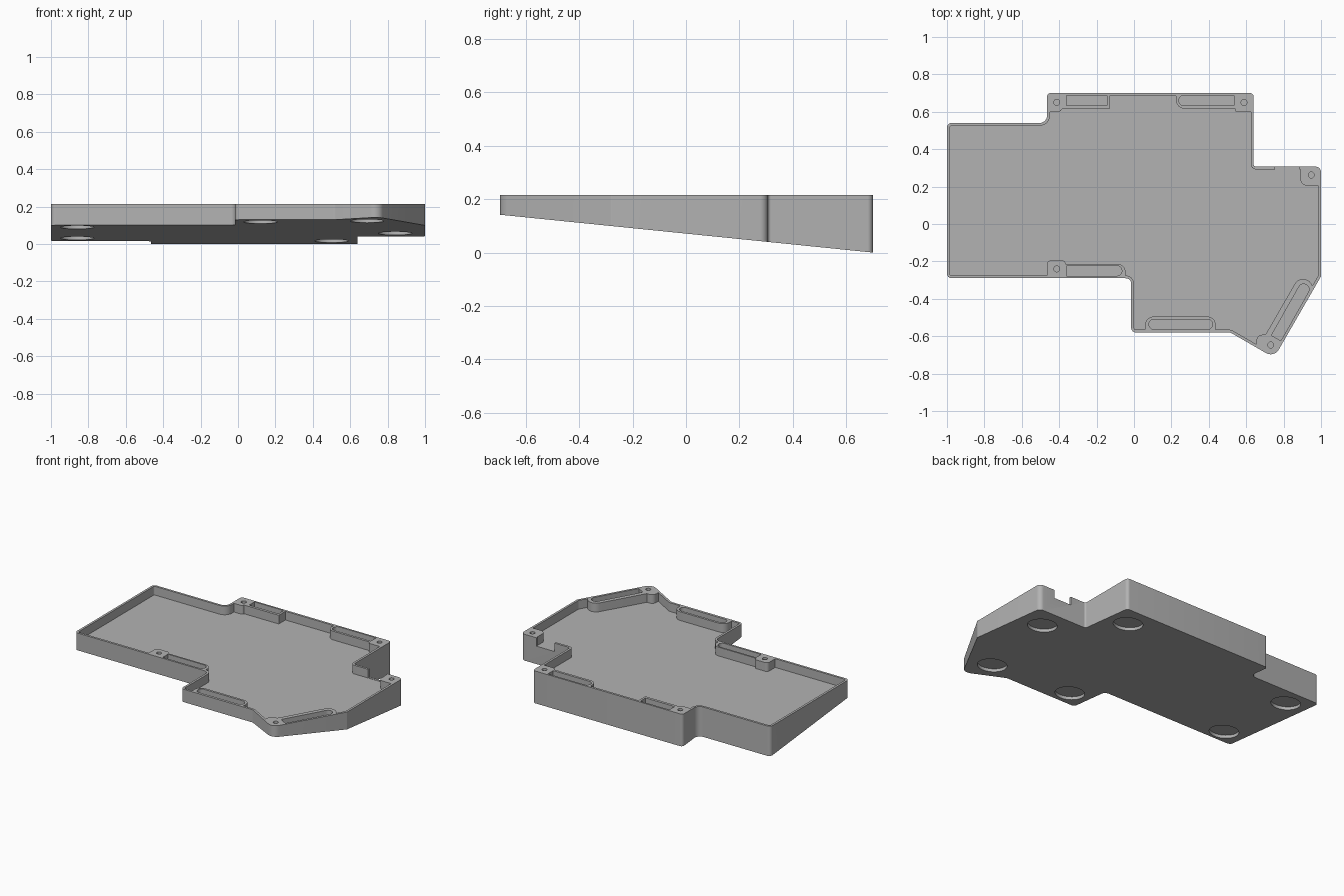
import bpy, bmesh, math
from mathutils import Vector, Matrix

cube = bpy.data.objects.get("Cube")
if cube:
    bpy.data.objects.remove(cube, do_unlink=True)

TOP, FLOOR, WALL = 0.215, 0.157, 0.015
SLOPE = 0.142 / 1.4


def underside(y):
    return SLOPE * (0.7 - y)


def fillet(corners, steps=8):
    """Round each (x, y, radius) corner of a polygon with an arc."""
    out = []
    for i, (x, y, r) in enumerate(corners):
        p = Vector((x, y))
        a = (Vector(corners[i - 1][:2]) - p).normalized()
        b = (Vector(corners[(i + 1) % len(corners)][:2]) - p).normalized()
        if r == 0:
            out.append(p)
            continue
        half = a.angle(b) / 2
        centre = p + (a + b).normalized() * r / math.sin(half)
        start = p + a * r / math.tan(half) - centre
        end = p + b * r / math.tan(half) - centre
        a0 = math.atan2(start.y, start.x)
        turn = (math.atan2(end.y, end.x) - a0 + math.pi) % math.tau - math.pi
        for k in range(steps + 1):
            t = a0 + turn * k / steps
            out.append(centre + Vector((math.cos(t), math.sin(t))) * r)
    return out


def inset(corners, d):
    """Offset a counter-clockwise polygon inwards, keeping arcs concentric."""
    out = []
    for i, (x, y, r) in enumerate(corners):
        p = Vector((x, y))
        a = (p - Vector(corners[i - 1][:2])).normalized()
        b = (Vector(corners[(i + 1) % len(corners)][:2]) - p).normalized()
        n1, n2 = Vector((-a.y, a.x)), Vector((-b.y, b.x))
        q = p + (n1 + n2) / (1 + n1.dot(n2)) * d
        out.append((q.x, q.y, max(r - d, 0.005) if a.cross(b) > 0 else r + d))
    return out


def box(x0, x1, y0, y1, left=0, right=0):
    """Rectangle with its own corner radius at the left and right ends."""
    return fillet([(x0, y0, left), (x1, y0, right), (x1, y1, right), (x0, y1, left)])


def bar(p, q, half, r0=0, r1=0):
    """Rectangle around the line from p to q."""
    p, q = Vector(p), Vector(q)
    d = (q - p).normalized()
    n = Vector((-d.y, d.x)) * half
    return fillet([(*(p - n), r0), (*(q - n), r1), (*(q + n), r1), (*(p + n), r0)])


def finish(name, bm):
    bmesh.ops.recalc_face_normals(bm, faces=bm.faces)
    mesh = bpy.data.meshes.new(name)
    bm.to_mesh(mesh)
    bm.free()
    ob = bpy.data.objects.new(name, mesh)
    bpy.context.collection.objects.link(ob)
    return ob


def prism(name, outline, bottom, top):
    """Extrude an outline; bottom may be a height or a function of y."""
    bm = bmesh.new()
    base = bottom if callable(bottom) else lambda y: bottom
    low = [bm.verts.new((p.x, p.y, base(p.y))) for p in outline]
    high = [bm.verts.new((p.x, p.y, top)) for p in outline]
    bm.faces.new(low)
    bm.faces.new(high)
    for i in range(len(low)):
        bm.faces.new((low[i - 1], low[i], high[i], high[i - 1]))
    return finish(name, bm)


def disc(name, radius, depth, matrix, sides=32):
    bm = bmesh.new()
    bmesh.ops.create_cone(bm, cap_ends=True, segments=sides, radius1=radius,
                          radius2=radius, depth=depth, matrix=matrix)
    return finish(name, bm)


def subtract(ob, cutters):
    """Cut all the cutters out of an object, then delete them."""
    for c in cutters:
        m = ob.modifiers.new("cut", 'BOOLEAN')
        m.operation, m.solver, m.object = 'DIFFERENCE', 'EXACT', c
        c.hide_render = True
    dg = bpy.context.evaluated_depsgraph_get()
    mesh = bpy.data.meshes.new_from_object(ob.evaluated_get(dg))
    ob.modifiers.clear()
    ob.data = mesh
    for c in cutters:
        bpy.data.objects.remove(c, do_unlink=True)


# Case outline: x, y, corner radius
outline = [(-1, -.29, .025), (-.015, -.29, .03), (-.015, -.58, .025), (.515, -.58, .03),
           (.749, -.715, .05), (1, -.28, .01), (1, .307, .03), (.64, .307, .012),
           (.64, .70, .02), (-.465, .70, .02), (-.465, .54, .04), (-1, .54, .025)]
case = prism("case_tray", fillet(outline), underside, TOP)
cavity = prism("cavity", fillet(inset(outline, WALL)), FLOOR, 0.3)

# Bosses and slot surrounds that stay standing inside the cavity
tip, tip_end = (.731, -.647), (.93, -.302)
bosses = [box(-.5, -.385, .60, .75, right=.02), box(-.48, -.13, .615, .76),
          box(.54, .70, .60, .75, left=.01), box(.225, .69, .617, .76, left=.045),
          box(.89, 1.05, .205, .35, left=.035), box(-.465, -.365, -.35, -.195, .02, .02),
          box(-.38, -.045, -.34, -.213, right=.045), box(.06, .437, -.64, -.495, .045, .045),
          bar((.70, -.701), tip_end, .052, 0, .05), bar((.655, -.65), (.75, -.65), .058, .03, .03)]
subtract(cavity, [prism("boss", b, 0.1, 0.4) for b in bosses])

# Magnet slots
slots = [box(-.36, -.145, .633, .688), box(.24, .535, .633, .688, left=.027),
         box(-.36, -.065, -.277, -.224, right=.026), box(.08, .42, -.563, -.510, .026, .026),
         bar((.76, -.61), (.921, -.325), .029, 0, .028)]
cuts = [cavity] + [prism("slot", s, 0.165, 0.31) for s in slots]

# Screw holes
for x, y in [(-.413, .65), (.588, .65), (.948, .262), (-.413, -.24), tip]:
    cuts.append(disc("screw_hole", .016, .1, Matrix.Translation((x, y, TOP)), 20))

# Connector opening in the back wall
cuts.append(prism("port", box(.755, .885, .26, .34), FLOOR + .002, .32))

# Round foot recesses in the sloping underside
tilt = Matrix.Rotation(-math.atan(SLOPE), 4, 'X')
for x, y in [(-.86, -.18), (-.86, .40), (.12, -.46), (.69, -.51), (.84, .14), (.50, .54)]:
    cuts.append(disc("foot_recess", .09, .04,
                     Matrix.Translation((x, y, underside(y))) @ tilt, 40))
subtract(case, cuts)

# Single grey plastic
grey = bpy.data.materials.new("grey_plastic")
grey.use_nodes = True
colour = (0.45, 0.45, 0.45, 1)
grey.diffuse_color = colour
grey.node_tree.nodes["Principled BSDF"].inputs["Base Color"].default_value = colour
case.data.materials.clear()
case.data.materials.append(grey)

bpy.ops.object.select_all(action='DESELECT')
case.select_set(True)
bpy.context.view_layer.objects.active = case
bpy.ops.object.shade_smooth_by_angle(angle=math.radians(30))
